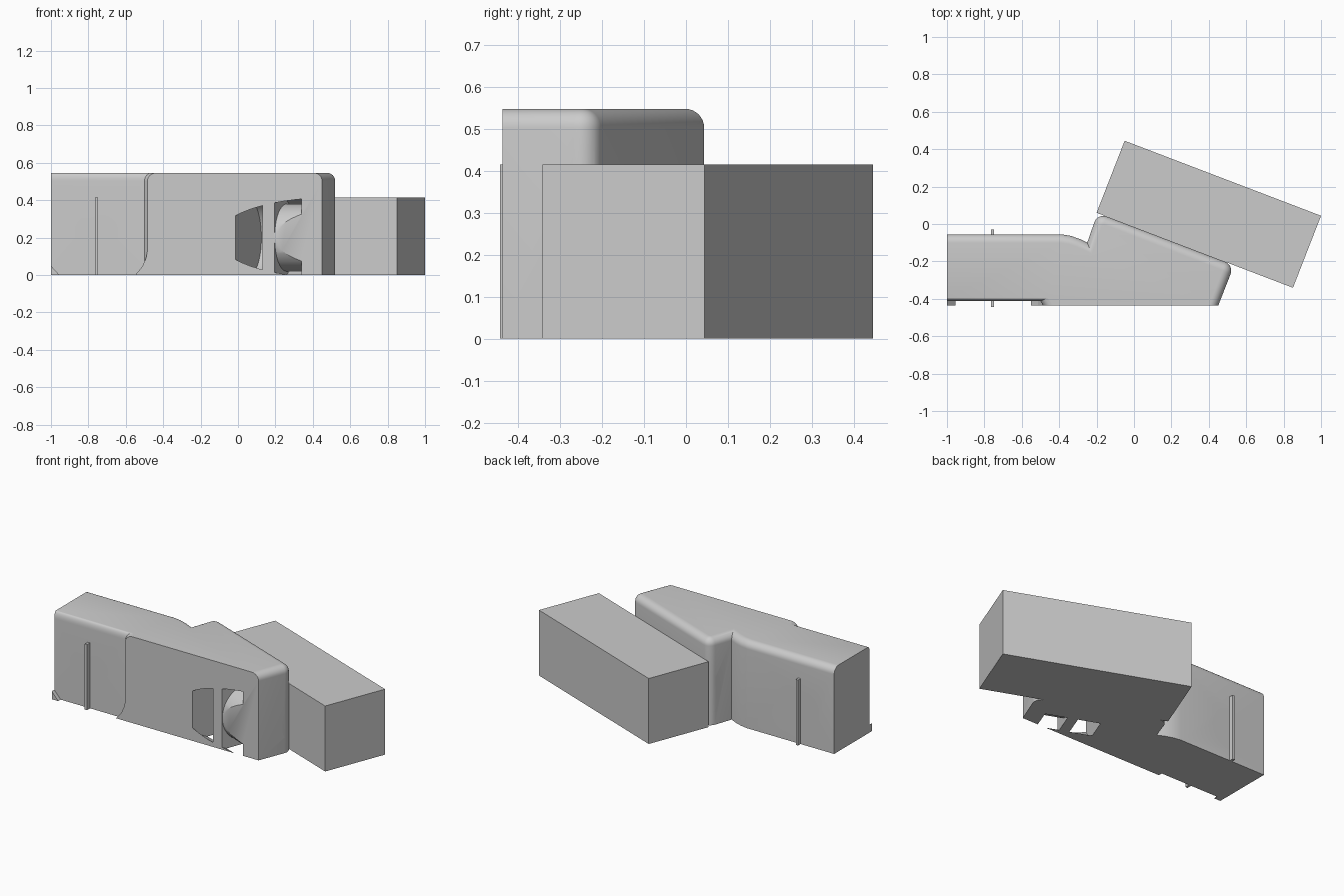
import bpy, bmesh, math
from mathutils import Vector

if "Cube" in bpy.data.objects:
    bpy.data.objects.remove(bpy.data.objects["Cube"])

ANG = math.radians(-20.9)
U = Vector((math.cos(ANG), math.sin(ANG), 0))      # along the tilted rear face
N = Vector((-math.sin(ANG), math.cos(ANG), 0))     # out of the tilted rear face
FACE = -0.015                                      # tilted face position along N
MID = 0.20                                         # height of all bores

grey = bpy.data.materials.new("plain_grey")
grey.diffuse_color = (0.6, 0.6, 0.6, 1)
grey.use_nodes = True
grey.node_tree.nodes["Principled BSDF"].inputs["Base Color"].default_value = grey.diffuse_color


def make(name, bm):
    bmesh.ops.recalc_face_normals(bm, faces=bm.faces)
    me = bpy.data.meshes.new(name)
    bm.to_mesh(me)
    bm.free()
    ob = bpy.data.objects.new(name, me)
    bpy.context.collection.objects.link(ob)
    me.materials.append(grey)
    return ob


def loft(name, rings):
    """Closed solid through rings of equal point count."""
    bm = bmesh.new()
    vs = [[bm.verts.new(p) for p in r] for r in rings]
    n = len(vs[0])
    for a, b in zip(vs, vs[1:]):
        for i in range(n):
            j = (i + 1) % n
            bm.faces.new((a[i], a[j], b[j], b[i]))
    bm.faces.new(vs[0][::-1])
    bm.faces.new(vs[-1])
    return make(name, bm)


def cylinder(name, centre, axis, radius, length):
    bm = bmesh.new()
    bmesh.ops.create_cone(bm, cap_ends=True, segments=64, radius1=radius,
                          radius2=radius, depth=length)
    q = axis.to_track_quat('Z', 'Y')
    for v in bm.verts:
        v.co = q @ v.co + centre
    return make(name, bm)


def combine(ob, tool, op='DIFFERENCE'):
    m = ob.modifiers.new("cut", 'BOOLEAN')
    m.operation, m.solver, m.object = op, 'EXACT', tool
    bpy.context.view_layer.objects.active = ob
    bpy.ops.object.modifier_apply(modifier=m.name)
    bpy.data.objects.remove(tool, do_unlink=True)


def rounded(p0, p, p1, r, steps=6):
    """Points of an arc replacing corner p."""
    p0, p, p1 = Vector(p0), Vector(p), Vector(p1)
    a, b = (p0 - p).normalized(), (p1 - p).normalized()
    half = math.acos(a.dot(b)) / 2
    c = p + (a + b).normalized() * (r / math.sin(half))
    s = p + a * (r / math.tan(half)) - c
    start, sweep = math.atan2(s.y, s.x), math.pi - 2 * half
    return [c + r * Vector((math.cos(start + sweep * i / steps),
                            math.sin(start + sweep * i / steps)))
            for i in range(steps + 1)]


def inset(pts, weights, d):
    """Move each edge of a counter-clockwise outline inward by weight * d."""
    lines = []
    n = len(pts)
    for i in range(n):
        p, t = pts[i], (pts[(i + 1) % n] - pts[i]).normalized()
        lines.append((p + Vector((-t.y, t.x)) * d * weights[i], t))
    out = []
    for i in range(n):
        (p, t), (q, s) = lines[i - 1], lines[i]
        k = ((q - p).x * s.y - (q - p).y * s.x) / (t.x * s.y - t.y * s.x)
        out.append(p + t * k)
    return out


# Body outline: shallow front recess, tilted right half, straight left half
end_front, end_back = (0.45, -0.437), (0.535, -0.2206)
peak, notch = (-0.195, 0.0585), (-0.25, -0.10)
outline = [Vector(p) for p in ((-1, -0.412), (-0.50, -0.412), (-0.485, -0.437), end_front)]
outline += rounded(end_front, end_back, peak, 0.05)
outline += rounded(end_back, peak, notch, 0.05)
outline += [Vector(p) for p in (notch, (-0.29, -0.08), (-0.34, -0.063),
                                (-0.39, -0.055), (-1, -0.055))]
weights = [1.0] * len(outline)
weights[0], weights[2], weights[-1] = 0.4, 0, 0    # recess, plain front, plain left end

# Body with a rounded upper rim
H, R = 0.547, 0.045
rings = [[(p.x, p.y, 0) for p in outline]]
for i in range(9):
    a = math.pi / 2 * i / 8
    z = H - R + R * math.sin(a)
    rings.append([(p.x, p.y, z) for p in inset(outline, weights, R * (1 - math.cos(a)))])
body = loft("bracket_body", rings)

# Cross hole with a wider shallow seat at the rear
Y = Vector((0, 1, 0))
combine(body, cylinder("hole_cutter", Vector((-0.757, -0.2, MID)), Y, 0.103, 1))
combine(body, cylinder("seat_cutter", Vector((-0.757, -0.055, MID)), Y, 0.13, 0.06))

# Shallow round groove along the tilted face
up = Vector((0, 0, MID))
combine(body, cylinder("groove_cutter", U * 0.2 + N * (FACE + 0.09) + up, U, 0.175, 2))

# Two crescent strap slots
for u in (0.21, 0.406):
    slot = cylinder("slot_cutter", U * u + N * (FACE - 0.22) + up, U, 0.213, 0.135)
    combine(slot, cylinder("slot_core", U * u + N * (FACE - 0.143) + up, U, 0.18, 0.4))
    combine(body, slot)

# Small corner tabs at the foot of the recess
for name, prof in (("left_tab", ((-1, 0), (-0.955, 0), (-1, 0.05))),
                   ("right_tab", ((-0.55, 0), (-0.484, 0), (-0.484, 0.13),
                                  (-0.492, 0.09), (-0.512, 0.045)))):
    loft(name, [[(x, y, z) for x, z in prof] for y in (-0.437, -0.411)])

# Thin upright plate through the hole
loft("thin_plate", [[(x, y, z) for x, y in ((-0.765, -0.443), (-0.749, -0.443),
                                            (-0.749, -0.03), (-0.765, -0.03))]
                    for z in (0, 0.415)])

# Large block resting against the tilted face
block = ((-0.2, 0.06), (0.85, -0.341), (1.0, 0.044), (-0.05, 0.445))
loft("tilted_block", [[(x, y, z) for x, y in block] for z in (0, 0.415)])

# Smooth shading on the curved body only
bpy.ops.object.select_all(action='DESELECT')
body.select_set(True)
bpy.context.view_layer.objects.active = body
bpy.ops.object.shade_smooth_by_angle(angle=math.radians(30))
